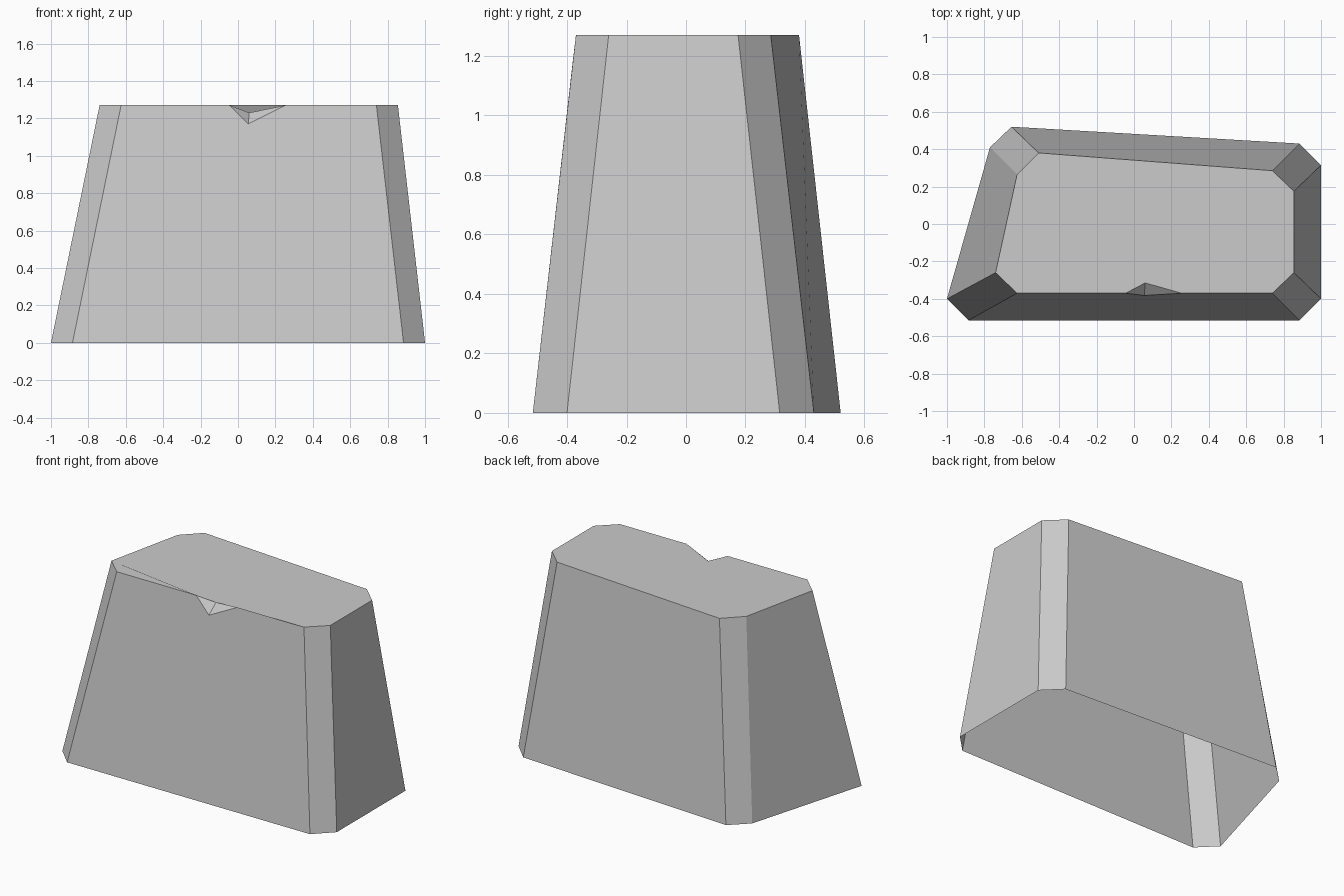
import bpy
import bmesh

HEIGHT = 1.27

cube = bpy.data.objects.get("Cube")
if cube:
    bpy.data.objects.remove(cube, do_unlink=True)

# Plain grey stone
stone = bpy.data.materials.new("stone_grey")
stone.use_nodes = True
grey = (0.6, 0.6, 0.6, 1.0)
stone.diffuse_color = grey
stone.node_tree.nodes["Principled BSDF"].inputs["Base Color"].default_value = grey

# Outlines with cut corners, anticlockwise from the front right corner
base = [(-0.885, -0.515), (0.885, -0.515), (1, -0.4), (1, 0.315),
        (0.885, 0.43), (-0.655, 0.52), (-0.77, 0.41), (-1, -0.4)]
crown = [(-0.625, -0.37), (0.74, -0.37), (0.855, -0.26), (0.855, 0.175),
         (0.74, 0.285), (-0.51, 0.38), (-0.625, 0.265), (-0.74, -0.26)]

bm = bmesh.new()
low = [bm.verts.new((x, y, 0)) for x, y in base]
high = [bm.verts.new((x, y, HEIGHT)) for x, y in crown]

# Chip in the front top edge
chip_right = bm.verts.new((-0.045, -0.37, HEIGHT))
chip_left = bm.verts.new((0.255, -0.37, HEIGHT))
chip_low = bm.verts.new((0.055, -0.382, 1.17))
chip_deep = bm.verts.new((0.06, -0.315, 1.23))
bm.faces.new((chip_right, chip_low, chip_deep))
bm.faces.new((chip_deep, chip_low, chip_left))

# Front wall and top follow the chip; the underside stays open
bm.faces.new((low[0], low[1], high[1], chip_left, chip_low, chip_right, high[0]))
bm.faces.new([high[0], chip_right, chip_deep, chip_left] + high[1:])

# Remaining walls and corner cuts
for i in range(1, len(low)):
    j = (i + 1) % len(low)
    bm.faces.new((low[i], low[j], high[j], high[i]))

mesh = bpy.data.meshes.new("chipped_block")
bm.to_mesh(mesh)
bm.free()
mesh.materials.append(stone)
block = bpy.data.objects.new("chipped_block", mesh)
bpy.context.collection.objects.link(block)
